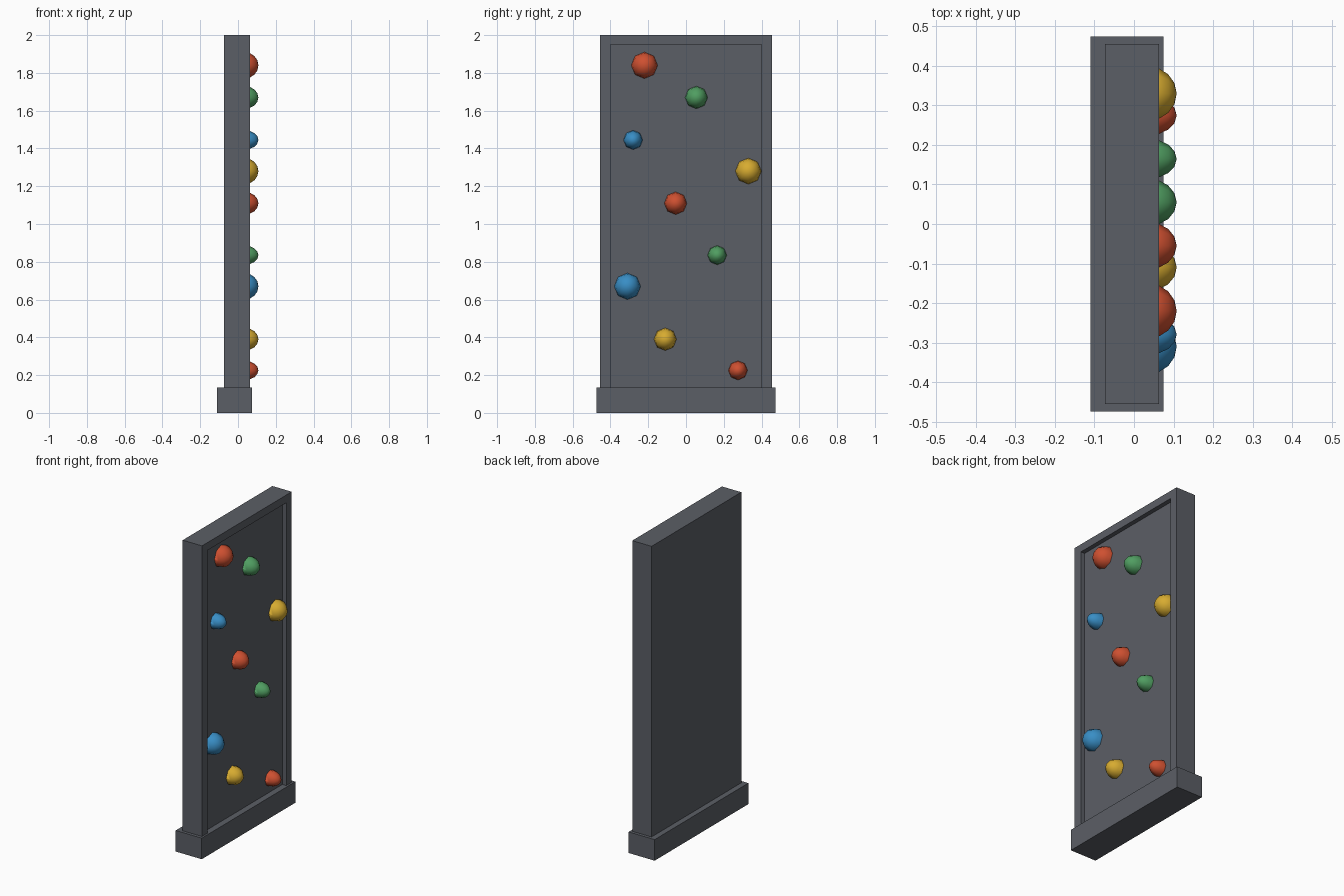
import bpy, bmesh, math
from mathutils import Matrix

if "Cube" in bpy.data.objects:
    bpy.data.objects.remove(bpy.data.objects["Cube"])


def material(name, rgb):
    mat = bpy.data.materials.new(name)
    mat.use_nodes = True
    mat.diffuse_color = (*rgb, 1)
    mat.node_tree.nodes["Principled BSDF"].inputs["Base Color"].default_value = (*rgb, 1)
    return mat


GREY = material("slate grey", (0.105, 0.113, 0.132))
COLOURS = {
    "red": material("red", (0.62, 0.08, 0.03)),
    "green": material("green", (0.08, 0.34, 0.12)),
    "blue": material("blue", (0.04, 0.27, 0.56)),
    "yellow": material("yellow", (0.68, 0.41, 0.03)),
}


def finish(bm, name, mat):
    bmesh.ops.recalc_face_normals(bm, faces=bm.faces)
    mesh = bpy.data.meshes.new(name)
    bm.to_mesh(mesh)
    bm.free()
    mesh.materials.append(mat)
    obj = bpy.data.objects.new(name, mesh)
    bpy.context.collection.objects.link(obj)
    return obj


def box(name, low, high):
    bm = bmesh.new()
    bmesh.ops.create_cube(bm, size=1)
    for v in bm.verts:
        v.co = [h if c > 0 else l for c, l, h in zip(v.co, low, high)]
    return finish(bm, name, GREY)


# Foot, wall panel and the raised frame around three sides of its face
FOOT_TOP, FLOOR, FACE = 0.135, 0.035, 0.063
HALF, INNER, LINTEL = 0.455, 0.4, 1.95
box("foot", (-0.11, -0.475, 0), (0.075, 0.475, FOOT_TOP))
box("wall_panel", (-0.074, -HALF, FOOT_TOP), (FLOOR, HALF, 2))
box("frame_left", (FLOOR, INNER, FOOT_TOP), (FACE, HALF, 2))
box("frame_right", (FLOOR, -HALF, FOOT_TOP), (FACE, -INNER, 2))
box("frame_top", (FLOOR, -INNER, LINTEL), (FACE, INNER, 2))


# Climbing holds: eight-sided domes set on the recessed face
def hold(name, colour, y, z, radius):
    bm = bmesh.new()
    bmesh.ops.create_uvsphere(bm, u_segments=8, v_segments=8, radius=1)
    bmesh.ops.rotate(bm, verts=bm.verts, matrix=Matrix.Rotation(math.pi / 2, 3, "Y"))
    bmesh.ops.bisect_plane(bm, geom=bm.verts[:] + bm.edges[:] + bm.faces[:],
                           plane_co=(0, 0, 0), plane_no=(-1, 0, 0), clear_outer=True)
    bmesh.ops.scale(bm, verts=bm.verts, vec=(0.073, radius, radius))
    for face in bm.faces:
        face.smooth = True
    obj = finish(bm, name, COLOURS[colour])
    obj.location = (FLOOR, y, z)


HOLDS = [
    ("red", -0.22, 1.84, 0.07), ("green", 0.055, 1.67, 0.06),
    ("blue", -0.28, 1.445, 0.051), ("yellow", 0.33, 1.28, 0.069),
    ("red", -0.055, 1.11, 0.06), ("green", 0.165, 0.835, 0.051),
    ("blue", -0.31, 0.67, 0.07), ("yellow", -0.11, 0.39, 0.06),
    ("red", 0.275, 0.225, 0.051),
]
for i, (colour, y, z, radius) in enumerate(HOLDS, 1):
    hold(f"{colour}_hold_{i}", colour, y, z, radius)
